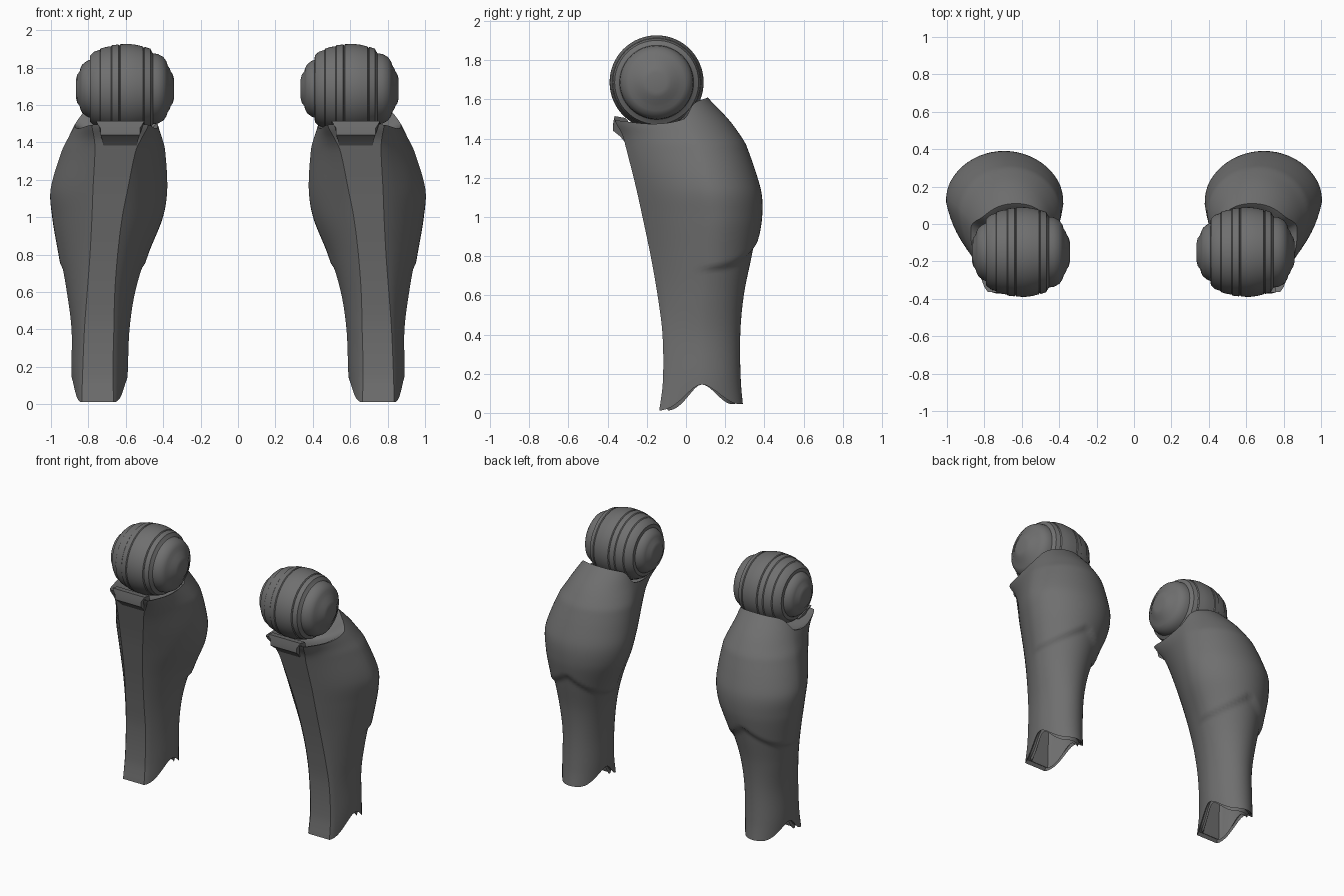
import bpy, bmesh, math
from mathutils import Vector

if "Cube" in bpy.data.objects:
    bpy.data.objects.remove(bpy.data.objects["Cube"])

mat = bpy.data.materials.new("dark_grey")
mat.diffuse_color = (0.16, 0.16, 0.16, 1)
mat.use_nodes = True
mat.node_tree.nodes["Principled BSDF"].inputs["Base Color"].default_value = mat.diffuse_color


def finish(name, bm, angle=35):
    bmesh.ops.recalc_face_normals(bm, faces=bm.faces)
    me = bpy.data.meshes.new(name)
    bm.to_mesh(me)
    bm.free()
    me.materials.append(mat)
    ob = bpy.data.objects.new(name, me)
    bpy.context.collection.objects.link(ob)
    bpy.ops.object.select_all(action='DESELECT')
    ob.select_set(True)
    bpy.context.view_layer.objects.active = ob
    bpy.ops.object.shade_smooth_by_angle(angle=math.radians(angle))
    return ob


def skin(rings, closed_ends):
    bm = bmesh.new()
    loops = [[bm.verts.new(p) for p in r] for r in rings]
    n = len(loops[0])
    for a, b in zip(loops, loops[1:]):
        for i in range(n):
            bm.faces.new((a[i], a[(i + 1) % n], b[(i + 1) % n], b[i]))
    if closed_ends:
        bm.faces.new(loops[0])
        bm.faces.new(loops[-1])
    return bm


def smooth(t):
    t = max(0, min(1, t))
    return t * t * (3 - 2 * t)


def spline(keys, z):
    """Smooth interpolation of table rows by their first column."""
    z = max(keys[0][0], min(keys[-1][0], z))
    i = max(k for k in range(len(keys) - 1) if keys[k][0] <= z)
    a, b = keys[i], keys[i + 1]
    p, q = keys[max(i - 1, 0)], keys[min(i + 2, len(keys) - 1)]
    h = b[0] - a[0]
    t = (z - a[0]) / h
    out = []
    for c in range(1, len(a)):
        ma = (b[c] - p[c]) / (b[0] - p[0]) * h
        mb = (q[c] - a[c]) / (q[0] - a[0]) * h
        out.append((2*t**3 - 3*t*t + 1) * a[c] + (t**3 - 2*t*t + t) * ma
                   + (3*t*t - 2*t**3) * b[c] + (t**3 - t*t) * mb)
    return out


# Shin sections: z, inner x, outer x, ridge inner x, ridge outer x, front y, back y, widest y
SHIN = [
    (0.00, .60, .88, .66, .84, -.138, .295, .08),
    (0.16, .59, .89, .665, .835, -.118, .28, .08),
    (0.40, .58, .89, .66, .825, -.12, .277, .08),
    (0.60, .55, .915, .655, .81, -.145, .295, .09),
    (0.80, .49, .95, .64, .795, -.18, .335, .10),
    (1.00, .41, .985, .615, .785, -.222, .372, .11),
    (1.15, .38, 1.0, .585, .78, -.255, .375, .11),
    (1.36, .39, .94, .54, .77, -.308, .31, .06),
    (1.42, .405, .91, .51, .775, -.325, .275, .03),
    (1.50, .43, .87, .47, .79, -.365, .215, -.01),
    (1.62, .46, .80, .47, .79, -.37, .10, -.05)]
# Top rim height against direction (-1 back, 1 front)
RIM = [(-1, 1.61), (-.4, 1.575), (0, 1.50), (.5, 1.475), (1, 1.50)]


def shin_point(s, p, z):
    """s: 1 outer / -1 inner half, p: 0 front to 1 back."""
    xi, xo, ri, ro, yf, yb, ym = spline(SHIN, z)
    xw, xr = (xo, ro) if s > 0 else (xi, ri)
    xc, xm = (ri + ro) / 2, (xi + xo) / 2
    if p < .15:                                   # flat front ridge
        return Vector((xc + (xr - xc) * p / .15, yf, z))
    if p < .5:                                    # slanted flank
        t = (p - .15) / .35
        cx, cy = xr + (xw - xr) * .85, yf + (ym - yf) * .45
        x = (1-t)**2 * xr + 2*t*(1-t) * cx + t*t * xw
        y = (1-t)**2 * yf + 2*t*(1-t) * cy + t*t * ym
    else:                                         # round calf
        a = (p - .5) * math.pi
        x, y = xm + (xw - xm) * math.cos(a), ym + (yb - ym) * math.sin(a)
    # stepped lower edge of the calf plate
    edge = .72 + .15 * max(0, 2 * p - 1) ** 2
    g = .018 * smooth((p - .42) / .2) * smooth((z - edge) / .035) * (1 - smooth((z - .95) / .3))
    d = Vector((x - xm, y - ym, 0)).normalized()
    return Vector((x, y, z)) + d * g


HALF = 28
AROUND = ([(1, i / HALF) for i in range(HALF + 1)]
          + [(-1, i / HALF) for i in range(HALF - 1, 0, -1)])


def build_shin(name, side):
    def ring(t):
        pts = []
        for s, p in AROUND:
            c = math.cos(math.pi * p)
            low = .145 - (.133 if c > 0 else .10) * smooth(abs(c) * 1.1)
            top = spline(RIM, c)[0]
            pts.append(shin_point(s, p, low + (top - low) * t))
        return pts

    def inset(pts, k, dz, centre=(.735, .085)):
        return [Vector((centre[0] + (v.x - centre[0]) * k,
                        centre[1] + (v.y - centre[1]) * k, v.z + dz)) for v in pts]

    base, rim = ring(0), ring(1)
    rings = [inset(base, .55, .45), inset(base, .72, .25), inset(base, .76, .02),
             inset(base, .80, 0), inset(base, .84, .025), inset(base, .93, .02)]
    rings += [ring(i / 90) for i in range(91)]
    # cup that seats the knee ball
    seat = Vector((.60, -.14, 1.42))
    rings += [[v.lerp(seat, k) - Vector((0, 0, d)) for v in rim]
              for k, d in ((.06, 0), (.25, .02), (.6, .02), (.92, 0))]
    rings = [[Vector((v.x * side, v.y, v.z)) for v in r] for r in rings]
    return finish(name, skin(rings, True))


def build_knee(name, x0):
    # turned profile along x: offset, radius
    prof = [(-.262, .002), (-.262, .05), (-.256, .075), (-.243, .092), (-.238, .11),
            (-.228, .13), (-.205, .148), (-.188, .155), (-.186, .178), (-.165, .198),
            (-.135, .208), (-.13, .215), (-.10, .224), (-.075, .227), (-.07, .233),
            (-.035, .237), (-.03, .231), (-.025, .238), (.02, .24), (.06, .235),
            (.095, .226), (.10, .218), (.105, .224), (.135, .214), (.145, .195),
            (.15, .189), (.175, .186), (.205, .17), (.222, .145), (.228, .125),
            (.238, .11), (.245, .092), (.256, .075), (.262, .05), (.262, .002)]
    n = 64
    rings = [[(x0 + x, -.15 + r * math.cos(2 * math.pi * i / n),
               1.687 + r * math.sin(2 * math.pi * i / n)) for i in range(n)]
             for x, r in prof]
    return finish(name, skin(rings, True), 30)


def build_lip(name, side):
    # raised trapezoid lip at the front of the rim: x half width, y, z
    rows = [(.085, -.295, 1.36), (.095, -.335, 1.41), (.105, -.372, 1.44),
            (.105, -.372, 1.475), (.13, -.365, 1.515), (.13, -.31, 1.505), (.10, -.26, 1.45)]
    bm = bmesh.new()
    left = [bm.verts.new((side * .63 - w, y, z)) for w, y, z in rows]
    right = [bm.verts.new((side * .63 + w, y, z)) for w, y, z in rows]
    for i in range(len(rows)):
        j = (i + 1) % len(rows)
        bm.faces.new((left[i], right[i], right[j], left[j]))
    bm.faces.new(left)
    bm.faces.new(right)
    return finish(name, bm)


for label, side, ball_x in (("right", 1, .597), ("left", -1, -.604)):
    build_shin(label + "_shin_guard", side)
    build_knee(label + "_knee_ball", ball_x)
    build_lip(label + "_rim_lip", side)
